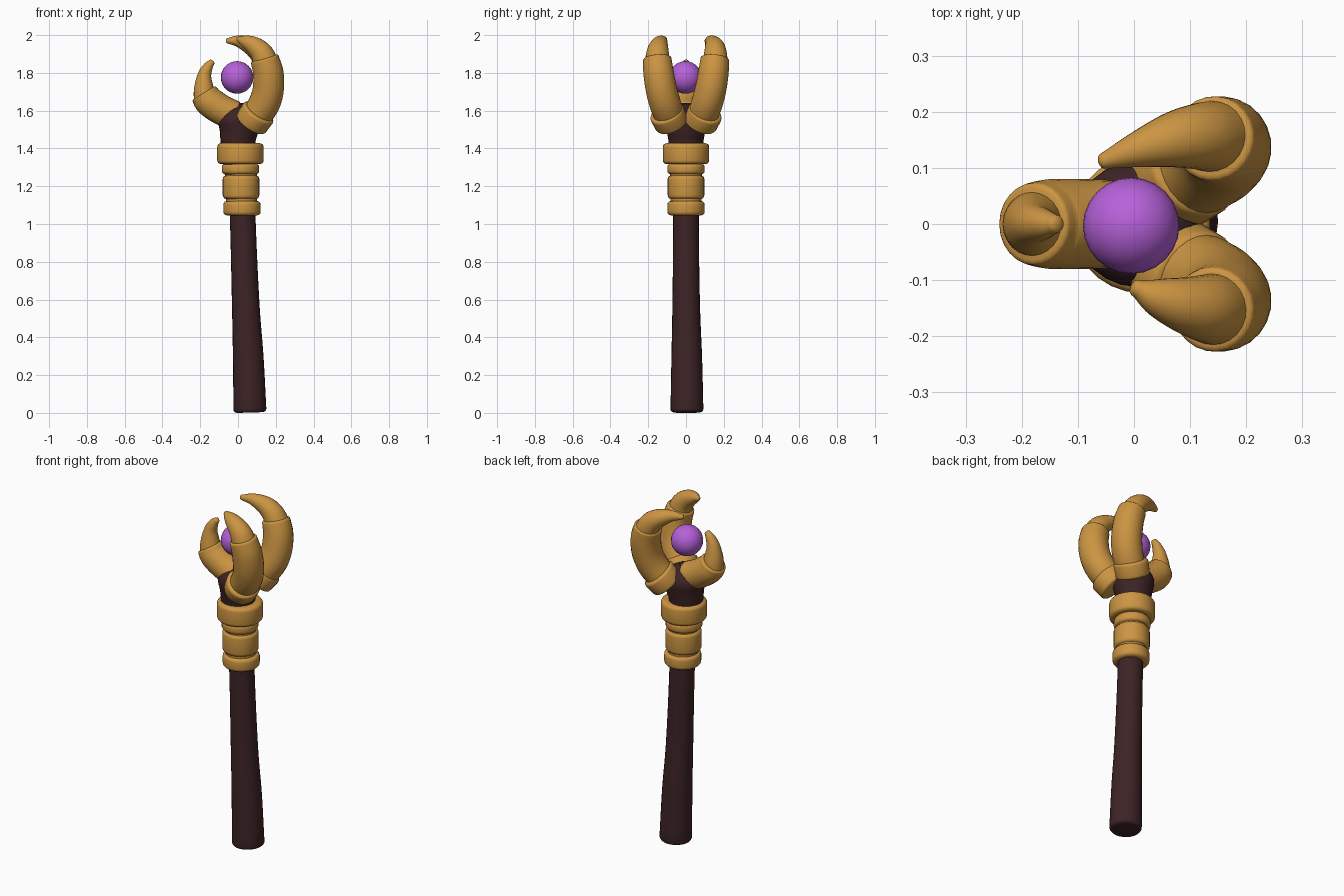
import bpy, bmesh, math
from mathutils import Vector

if "Cube" in bpy.data.objects:
    bpy.data.objects.remove(bpy.data.objects["Cube"])


def material(name, rgb):
    m = bpy.data.materials.new(name)
    m.diffuse_color = (*rgb, 1)
    m.use_nodes = True
    m.node_tree.nodes["Principled BSDF"].inputs["Base Color"].default_value = m.diffuse_color
    return m


GOLD = material("gold", (0.60, 0.30, 0.055))
WOOD = material("dark wood", (0.047, 0.017, 0.019))
ORB = material("purple orb", (0.47, 0.12, 0.70))


def finish(bm, name, mat, angle=40):
    bmesh.ops.recalc_face_normals(bm, faces=bm.faces)
    me = bpy.data.meshes.new(name)
    bm.to_mesh(me)
    bm.free()
    me.materials.append(mat)
    ob = bpy.data.objects.new(name, me)
    bpy.context.collection.objects.link(ob)
    bpy.ops.object.select_all(action='DESELECT')
    ob.select_set(True)
    bpy.context.view_layer.objects.active = ob
    bpy.ops.object.shade_smooth_by_angle(angle=math.radians(angle))
    return ob


def spline(pts, steps):
    """Catmull-Rom through (x, y, z, radius) points."""
    p = [Vector(q) for q in pts]
    p = [2 * p[0] - p[1]] + p + [2 * p[-1] - p[-2]]
    out = []
    for i in range(1, len(p) - 2):
        a, b, c, d = p[i - 1:i + 3]
        for s in range(steps):
            t = s / steps
            out.append(0.5 * (2 * b + (c - a) * t + (2 * a - 5 * b + 4 * c - d) * t * t
                              + (3 * b - a - 3 * c + d) * t ** 3))
    return out + [p[-2]]


def sweep(name, pts, mat, steps=4, soft=0.015, sides=24):
    """Round tube along a path, with softened end rims."""
    path = spline(pts, steps) if steps > 1 else [Vector(q) for q in pts]
    pos = [Vector(q[:3]) for q in path]
    rad = [q[3] for q in path]
    n = len(pos)
    tan = [(pos[min(i + 1, n - 1)] - pos[max(i - 1, 0)]).normalized() for i in range(n)]
    rings = [(pos[i], tan[i], rad[i]) for i in range(n)]
    # softened rims: short steps past each end
    for k in (0.4, 0.8, 1.0):
        shrink = soft * (1 - math.sqrt(1 - k * k))
        rings.insert(0, (pos[0] - tan[0] * soft * k, tan[0], rad[0] - shrink))
        rings.append((pos[-1] + tan[-1] * soft * k, tan[-1], rad[-1] - shrink))
    bm = bmesh.new()
    u = Vector((0, 1, 0)) if abs(rings[0][1].y) < 0.8 else Vector((1, 0, 0))
    loops = []
    for c, t, r in rings:
        u = (u - t * u.dot(t)).normalized()
        v = t.cross(u)
        r = max(r, 0.003)
        loops.append([bm.verts.new(c + r * (math.cos(a) * u + math.sin(a) * v))
                      for a in (2 * math.pi * k / sides for k in range(sides))])
    for a, b in zip(loops, loops[1:]):
        for k in range(sides):
            j = (k + 1) % sides
            bm.faces.new((a[k], a[j], b[j], b[k]))
    bm.faces.new(loops[0])
    bm.faces.new(loops[-1])
    return finish(bm, name, mat)


# Slightly leaning wooden shaft, and the swollen head under the orb
sweep("shaft", [(.063, .005, .02, .087), (.054, .004, .3, .081), (.041, .001, .57, .073),
                (.026, 0, 1.0, .068), (.015, 0, 1.35, .072)], WOOD, 4, 0.018)
sweep("head", [(.01, 0, 1.30, .088), (0, 0, 1.43, .092), (.005, 0, 1.50, .104),
               (.005, 0, 1.555, .112), (.002, 0, 1.60, .09), (0, 0, 1.632, .035)], WOOD, 4, 0.008)

# Stacked gold collars: x centre, bottom, top, radius
for i, (x, z0, z1, r) in enumerate([(.021, 1.045, 1.122, .099), (.016, 1.132, 1.258, .097),
                                    (.013, 1.262, 1.32, .099), (.013, 1.317, 1.428, .123)]):
    s = 0.02
    sweep(f"collar_{i + 1}", [(x, 0, z0 + s, r), (x, 0, z1 - s, r)], GOLD, 1, s, 28)
sweep("collar_core", [(.02, 0, 1.06, .082), (.013, 0, 1.40, .086)], GOLD, 1, 0.005)

# Small left claw: socket and horn
sweep("left_claw_socket", [(-.025, 0, 1.577, .078), (-.09, 0, 1.606, .08),
                           (-.15, 0, 1.648, .08), (-.176, 0, 1.685, .074)], GOLD, 4, 0.01)
sweep("left_claw_horn", [(-.174, 0, 1.665, .061), (-.181, 0, 1.72, .052), (-.178, 0, 1.785, .037),
                         (-.160, 0, 1.830, .027), (-.141, 0, 1.855, .017)], GOLD, 5, 0.012)

# Two large right claws: cuff, thick sleeve and horn on each side
for side, s in (("front", -1), ("back", 1)):
    sweep(f"{side}_claw_cuff", [(.074, s * .078, 1.54, .092), (.105, s * .1, 1.585, .094)],
          GOLD, 1, 0.015)
    sweep(f"{side}_claw_sleeve", [(.08, s * .08, 1.55, .078), (.135, s * .108, 1.63, .083),
                                  (.160, s * .13, 1.71, .083), (.160, s * .145, 1.80, .081),
                                  (.142, s * .152, 1.870, .076)], GOLD, 4, 0.01)

sweep("front_claw_horn", [(.150, -.152, 1.85, .066), (.125, -.150, 1.905, .060),
                          (.085, -.143, 1.943, .049), (.040, -.130, 1.966, .034),
                          (.006, -.115, 1.977, .016)], GOLD, 5, 0.012)
sweep("back_claw_horn", [(.150, .155, 1.85, .066), (.118, .156, 1.905, .060),
                         (.070, .150, 1.943, .050), (.005, .132, 1.967, .032),
                         (-.052, .113, 1.970, .015)], GOLD, 5, 0.012)

# Floating orb
bm = bmesh.new()
bmesh.ops.create_uvsphere(bm, u_segments=24, v_segments=16, radius=.086)
bmesh.ops.translate(bm, verts=bm.verts, vec=(-.005, -.003, 1.776))
finish(bm, "orb", ORB)
